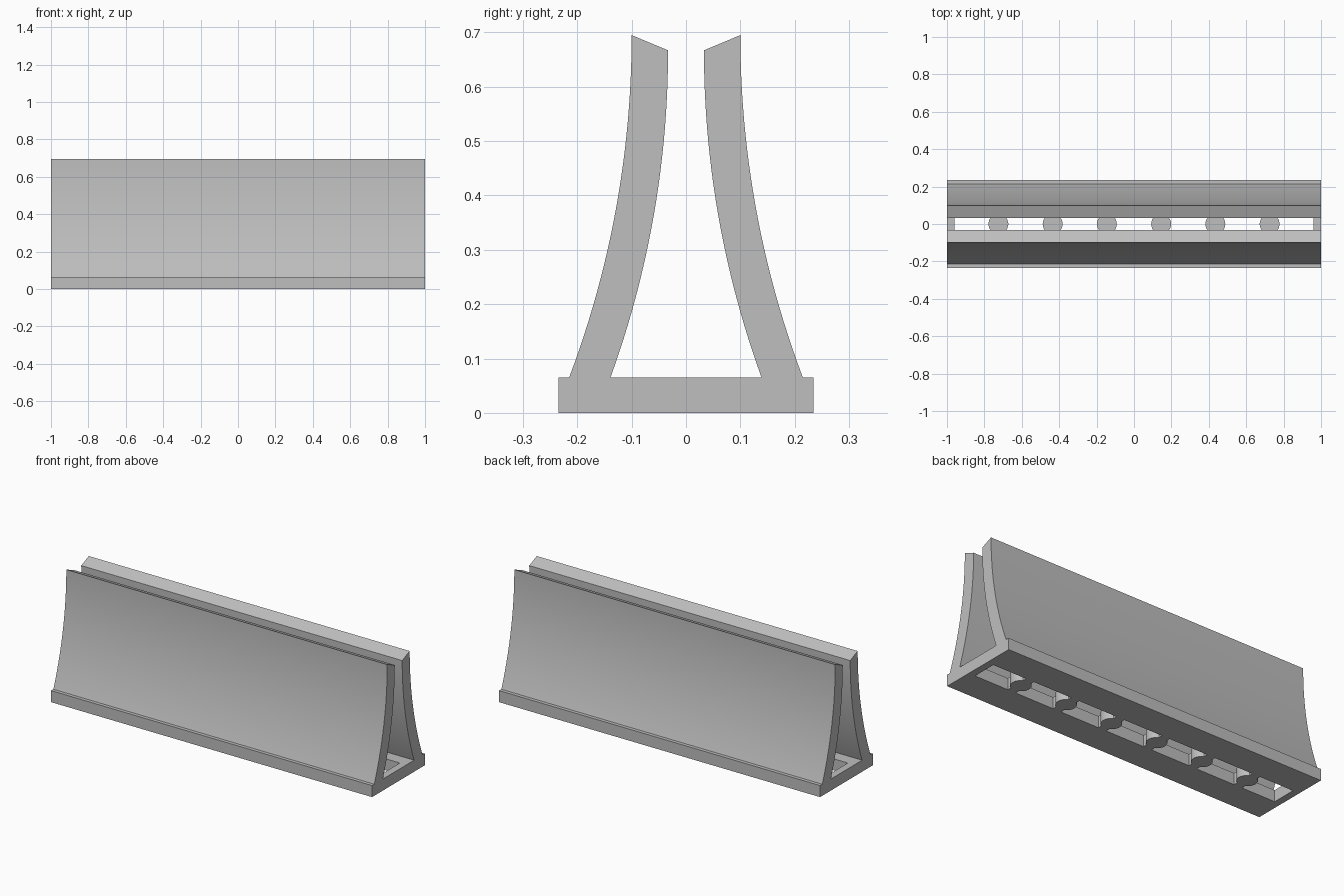
import bpy, bmesh
from math import sqrt, acos, cos, sin

cube = bpy.data.objects.get("Cube")
if cube:
    bpy.data.objects.remove(cube, do_unlink=True)

grey = bpy.data.materials.new("plain_grey")
grey.use_nodes = True
colour = (0.52, 0.52, 0.52, 1)
grey.diffuse_color = colour
grey.node_tree.nodes["Principled BSDF"].inputs["Base Color"].default_value = colour

BASE_H = 0.065
HALF_W = 0.235
SLOT_W = 0.07      # half width of the slots
SLOT_END = 0.96
DISC_R = 0.053
NECK = 0.025       # half width of the neck joining each disc to the frame
discs = [0.29 * (i - 2.5) for i in range(6)]


def disc_side(cx, s):
    """Slot end that wraps one side of a disc, from -y to +y."""
    t = acos(NECK / DISC_R)
    arc = [(cx + s * DISC_R * cos(a), DISC_R * sin(a))
           for a in (t * (i / 8 - 1) for i in range(17))]
    return [(cx + s * NECK, -SLOT_W)] + arc + [(cx + s * NECK, SLOT_W)]


def flat_side(x):
    return [(x, -SLOT_W), (x, SLOT_W)]


def finish(obj):
    bpy.ops.object.select_all(action='DESELECT')
    obj.select_set(True)
    bpy.context.view_layer.objects.active = obj
    bpy.ops.object.shade_smooth_by_angle(angle=0.5)


# Base frame: a rectangle with a row of slots separated by round discs
curve = bpy.data.curves.new("base_frame", 'CURVE')
curve.dimensions = '2D'
curve.fill_mode = 'BOTH'
curve.extrude = BASE_H / 2
outlines = [[(-1, -HALF_W), (1, -HALF_W), (1, HALF_W), (-1, HALF_W)]]
lefts = [flat_side(-SLOT_END)] + [disc_side(x, 1) for x in discs]
rights = [disc_side(x, -1) for x in discs] + [flat_side(SLOT_END)]
outlines += [l + r[::-1] for l, r in zip(lefts, rights)]
for pts in outlines:
    spline = curve.splines.new('POLY')
    spline.points.add(len(pts) - 1)
    for p, (x, y) in zip(spline.points, pts):
        p.co = (x, y, 0, 1)
    spline.use_cyclic_u = True
curve_obj = bpy.data.objects.new("base_outline", curve)
bpy.context.collection.objects.link(curve_obj)
bpy.context.view_layer.update()
mesh = bpy.data.meshes.new_from_object(
    curve_obj.evaluated_get(bpy.context.evaluated_depsgraph_get()))
bpy.data.objects.remove(curve_obj, do_unlink=True)
bm = bmesh.new()
bm.from_mesh(mesh)
bmesh.ops.remove_doubles(bm, verts=bm.verts, dist=0.0001)
bmesh.ops.translate(bm, verts=bm.verts, vec=(0, 0, BASE_H / 2))
bmesh.ops.recalc_face_normals(bm, faces=bm.faces)
bm.to_mesh(mesh)
bm.free()
mesh.materials.clear()
mesh.materials.append(grey)
base = bpy.data.objects.new("base_frame", mesh)
bpy.context.collection.objects.link(base)
finish(base)


def arc_profile(top_y, top_z, foot_y, n=24):
    """Circular arc, vertical at its top, flaring outward to the foot."""
    h, d = top_z - BASE_H, foot_y - top_y
    r = (h * h + d * d) / (2 * d)
    drops = [h * i / n for i in range(n + 1)]
    return [(top_y + r - sqrt(r * r - k * k), top_z - k) for k in drops]


# Two curved walls, mirrored front to back, with slanted top edges
def wall(name, side):
    inner = arc_profile(0.033, 0.667, 0.139)
    outer = arc_profile(0.1, 0.695, 0.215)
    bm = bmesh.new()
    loop = [bm.verts.new((-1, side * y, z)) for y, z in inner + outer[::-1]]
    face = bm.faces.new(loop)
    ext = bmesh.ops.extrude_face_region(bm, geom=[face], use_keep_orig=True)
    moved = [v for v in ext["geom"] if isinstance(v, bmesh.types.BMVert)]
    bmesh.ops.translate(bm, verts=moved, vec=(2, 0, 0))
    bmesh.ops.recalc_face_normals(bm, faces=bm.faces)
    me = bpy.data.meshes.new(name)
    bm.to_mesh(me)
    bm.free()
    me.materials.append(grey)
    obj = bpy.data.objects.new(name, me)
    bpy.context.collection.objects.link(obj)
    finish(obj)


wall("front_wall", -1)
wall("back_wall", 1)
